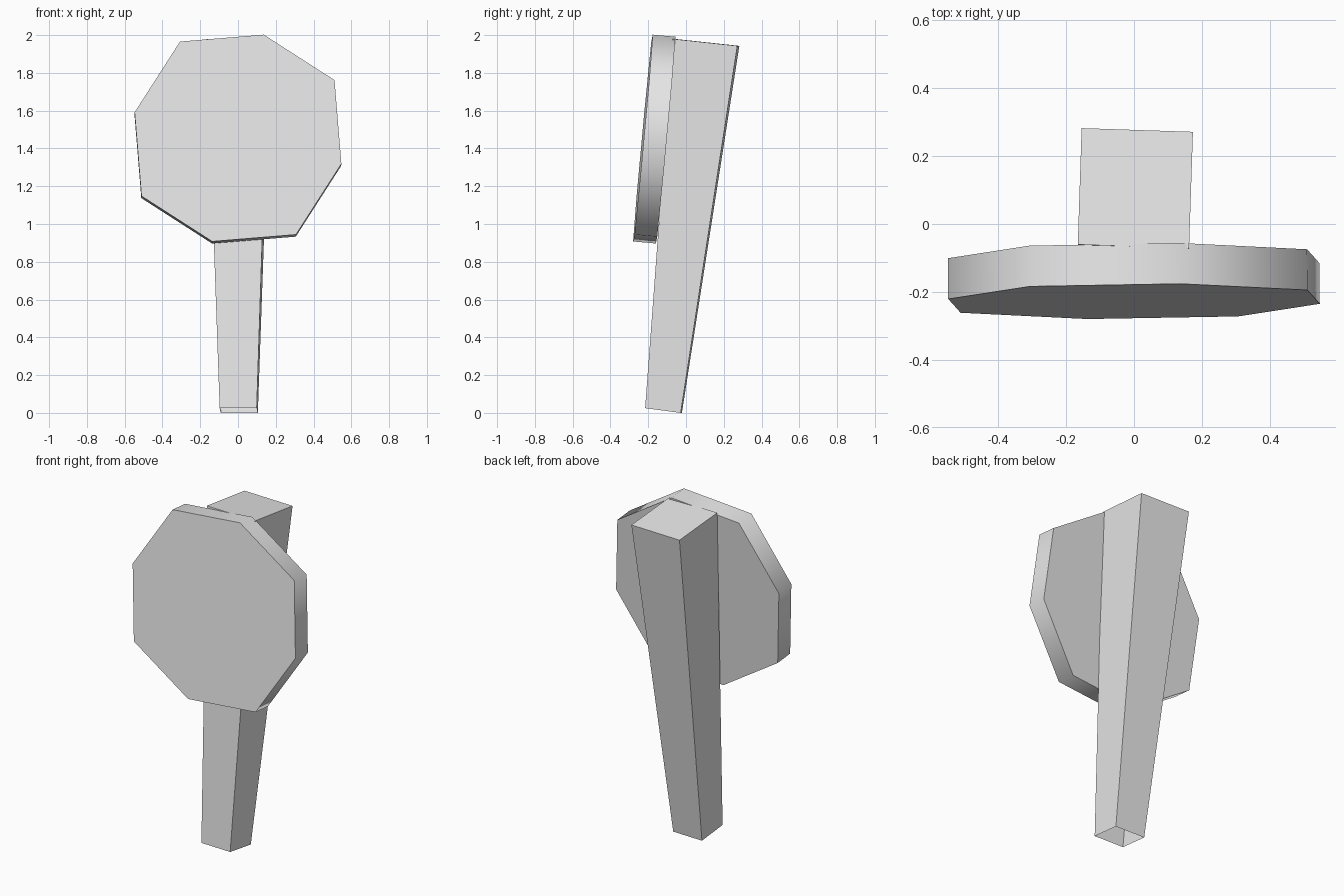
import bpy, bmesh, math
from mathutils import Vector, Matrix

old = bpy.data.objects.get("Cube")
if old:
    bpy.data.objects.remove(old, do_unlink=True)

GREY = (0.8, 0.8, 0.8, 1.0)
grey = bpy.data.materials.new("plain grey")
grey.use_nodes = True
grey.diffuse_color = GREY
grey.node_tree.nodes["Principled BSDF"].inputs["Base Color"].default_value = GREY


def loft(name, first, second, cap_first=True):
    """Join two matching rings of points into a solid."""
    bm = bmesh.new()
    a = [bm.verts.new(p) for p in first]
    b = [bm.verts.new(p) for p in second]
    n = len(a)
    for i in range(n):
        j = (i + 1) % n
        bm.faces.new((a[i], a[j], b[j], b[i]))
    bm.faces.new(b)
    if cap_first:
        bm.faces.new(list(reversed(a)))
    bmesh.ops.recalc_face_normals(bm, faces=bm.faces)
    mesh = bpy.data.meshes.new(name)
    bm.to_mesh(mesh)
    bm.free()
    mesh.materials.append(grey)
    obj = bpy.data.objects.new(name, mesh)
    bpy.context.collection.objects.link(obj)
    return obj


# Eight-sided plate, leaning back and slightly turned, with smooth rim
centre = Vector((0, -0.228, 1.455))
front, back = [], []
for i in range(8):
    angle = math.radians(14 + 45 * i)
    radius = 0.564 if i % 2 == 0 else 0.596
    x, z = radius * math.sin(angle), radius * math.cos(angle)
    p = centre + Vector((x, 0.0925 * z + 0.01 * x, z))
    front.append(p)
    back.append(p + Vector((-0.001, 0.12, -0.011)))
plate = loft("octagonal_plate", front, back)
bpy.context.view_layer.objects.active = plate
plate.select_set(True)
bpy.ops.object.shade_smooth_by_angle(angle=math.radians(60))
plate.select_set(False)


# Tapered post, widening upward, open at the foot
def section(half_width, y_front, z_front, y_back, z_back):
    turn = Matrix.Rotation(math.radians(-1.9), 3, "Z")
    middle = Vector((0.004, (y_front + y_back) / 2, 0))
    corners = [(-half_width, y_front, z_front), (half_width, y_front, z_front),
               (half_width, y_back, z_back), (-half_width, y_back, z_back)]
    return [turn @ (Vector(c) - Vector((0, middle.y, 0))) + middle for c in corners]


foot = section(0.098, -0.213, 0.025, -0.025, 0.0)
head = section(0.164, -0.066, 1.98, 0.277, 1.943)
loft("tapered_post", foot, head, cap_first=False)
